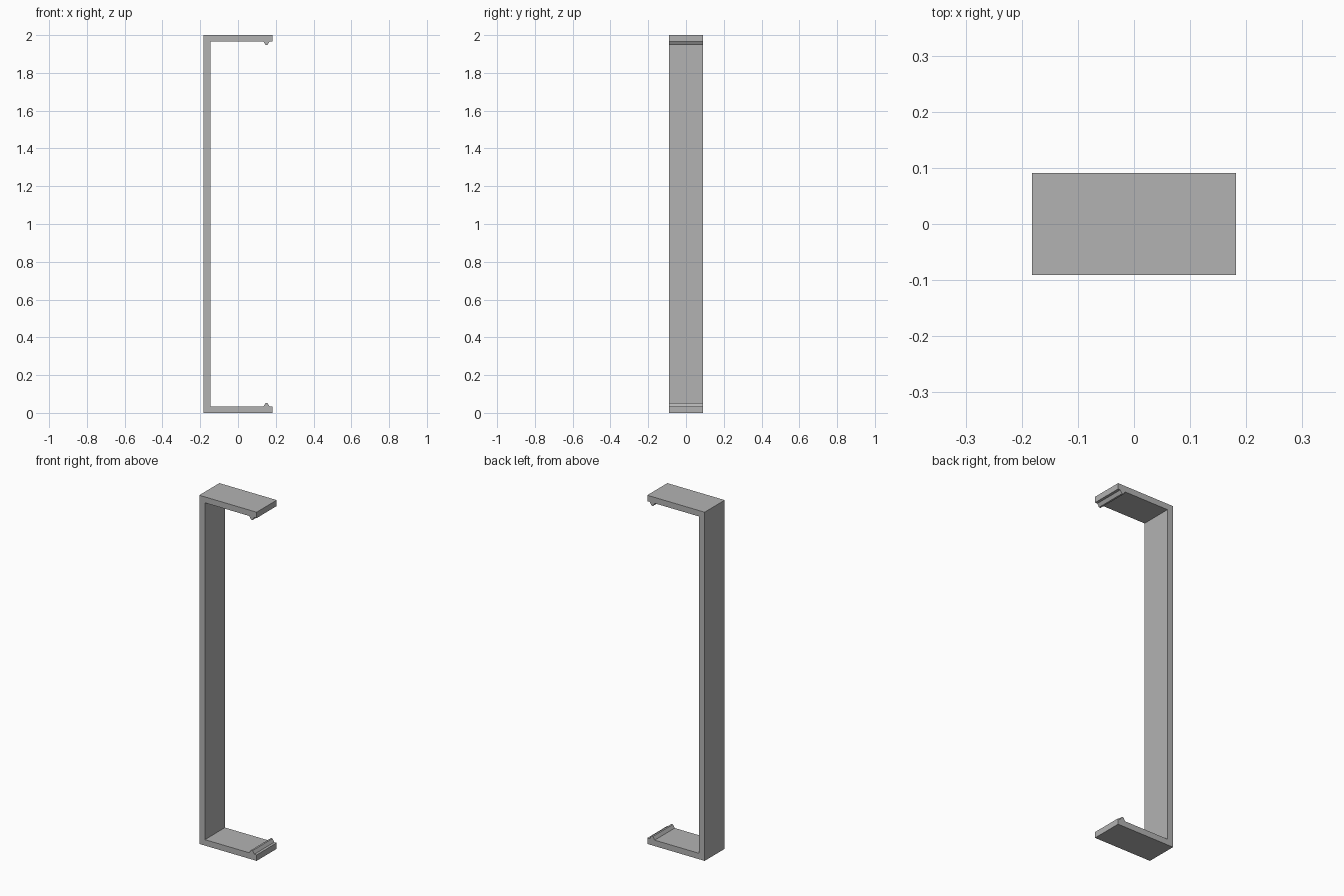
import bpy
import bmesh

cube = bpy.data.objects.get("Cube")
if cube:
    bpy.data.objects.remove(cube, do_unlink=True)

# Overall sizes
HALF_X, HALF_Y, HEIGHT = 0.182, 0.091, 2.0
WALL, ARM = 0.036, 0.034
RIDGE_X, RIDGE_H = 0.151, 0.018

grey = bpy.data.materials.new("satin_grey")
grey.use_nodes = True
colour = (0.45, 0.45, 0.45, 1)
grey.diffuse_color = colour
grey.node_tree.nodes["Principled BSDF"].inputs["Base Color"].default_value = colour

# Lower half of the bracket outline: back wall, arm, snap ridge
lower = [
    (-HALF_X, 0), (HALF_X, 0), (HALF_X, ARM),
    (RIDGE_X + 0.016, ARM),
    (RIDGE_X + 0.005, ARM + RIDGE_H),
    (RIDGE_X - 0.005, ARM + RIDGE_H),
    (RIDGE_X - 0.016, ARM),
    (WALL - HALF_X, ARM),
]
# Mirrored upper half closes the outline
outline = lower + [(x, HEIGHT - z) for x, z in reversed(lower)]

# Extrude the outline through the depth
bm = bmesh.new()
face = bm.faces.new([bm.verts.new((x, -HALF_Y, z)) for x, z in outline])
extruded = bmesh.ops.extrude_face_region(bm, geom=[face])["geom"]
moved = [v for v in extruded if isinstance(v, bmesh.types.BMVert)]
bmesh.ops.translate(bm, verts=moved, vec=(0, 2 * HALF_Y, 0))
bmesh.ops.recalc_face_normals(bm, faces=bm.faces)

mesh = bpy.data.meshes.new("clip_bracket")
bm.to_mesh(mesh)
bm.free()
mesh.materials.append(grey)
bpy.context.collection.objects.link(bpy.data.objects.new("clip_bracket", mesh))
